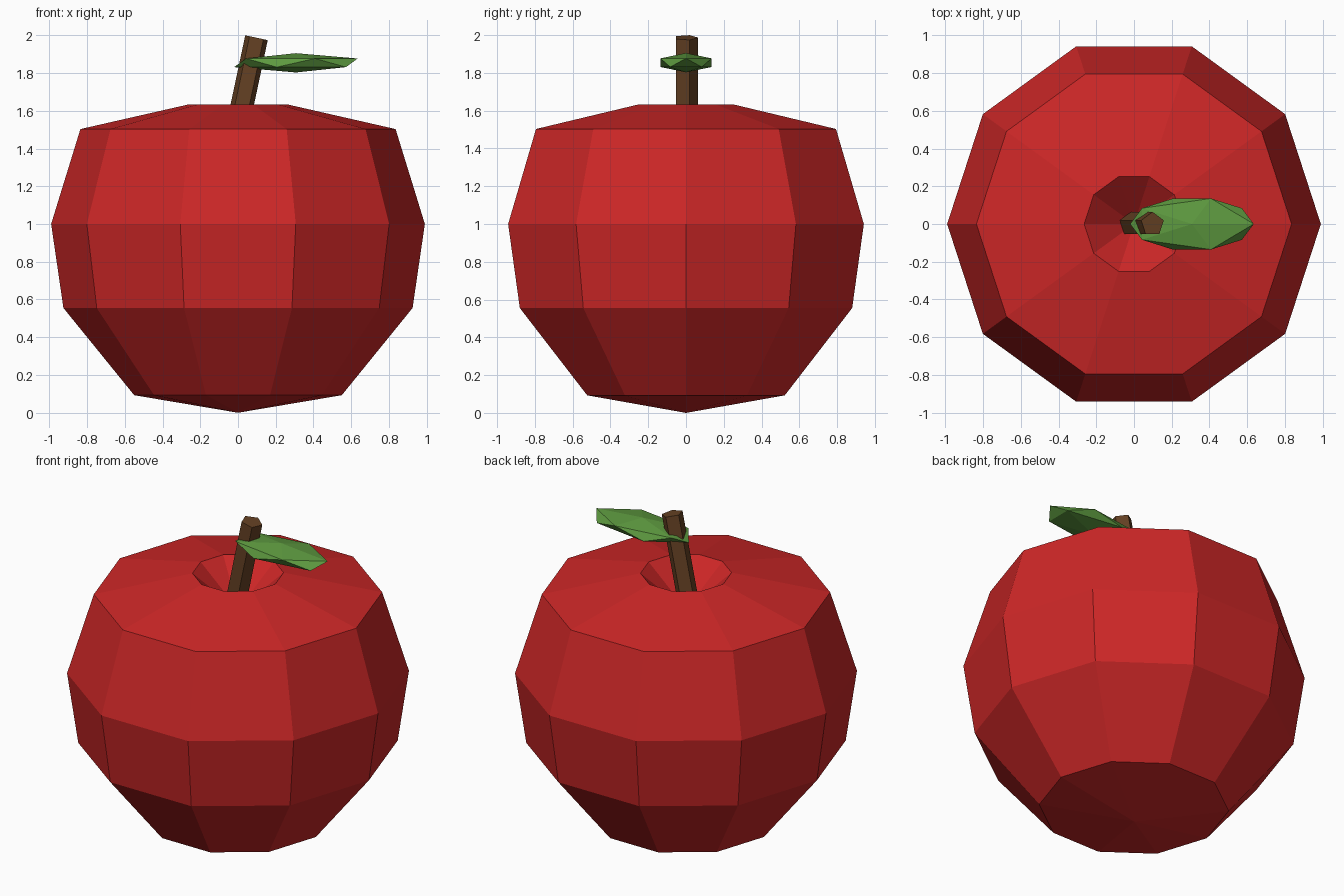
import bpy
import bmesh
from math import radians
from mathutils import Matrix, Vector

cube = bpy.data.objects.get("Cube")
if cube:
    bpy.data.objects.remove(cube, do_unlink=True)


def make_material(name, rgb):
    mat = bpy.data.materials.new(name)
    mat.use_nodes = True
    color = (*rgb, 1.0)
    mat.diffuse_color = color
    mat.node_tree.nodes["Principled BSDF"].inputs["Base Color"].default_value = color
    return mat


def add_object(name, bm, mat):
    bmesh.ops.recalc_face_normals(bm, faces=bm.faces)
    mesh = bpy.data.meshes.new(name)
    bm.to_mesh(mesh)
    bm.free()
    mesh.materials.append(mat)
    obj = bpy.data.objects.new(name, mesh)
    bpy.context.collection.objects.link(obj)
    return obj


red = make_material("apple red", (0.61, 0.02, 0.02))
brown = make_material("stem brown", (0.13, 0.053, 0.017))
green = make_material("leaf green", (0.11, 0.32, 0.05))

# Fruit: a ten-sided lathe with a sunken top
SIDES = 10
profile = [(0.55, 0.093), (0.925, 0.555), (0.99, 1.0), (0.835, 1.503), (0.264, 1.633)]
bm = bmesh.new()
rings = []
for radius, z in profile:
    rings.append([bm.verts.new(Matrix.Rotation(radians(360 * i / SIDES), 3, "Z")
                               @ Vector((radius, 0, z))) for i in range(SIDES)])
base = bm.verts.new((0, 0, 0))
pit = bm.verts.new((0, 0, 1.4))
for i in range(SIDES):
    j = (i + 1) % SIDES
    for low, high in zip(rings, rings[1:]):
        bm.faces.new((low[i], low[j], high[j], high[i]))
    bm.faces.new((rings[0][j], rings[0][i], base))
    bm.faces.new((rings[-1][i], rings[-1][j], pit))
add_object("fruit", bm, red)

# Stem: a leaning five-sided prism rooted in the pit
LENGTH = 0.62
bm = bmesh.new()
bmesh.ops.create_cone(bm, cap_ends=True, segments=5, radius1=0.064, radius2=0.064,
                      depth=LENGTH, matrix=Matrix.Translation((0, 0, -LENGTH / 2)))
stem = add_object("stem", bm, brown)
stem.location = (0.098, 0, 1.987)
stem.rotation_euler.y = radians(12)

# Leaf: a flattened, stretched icosahedron
bm = bmesh.new()
bmesh.ops.create_icosphere(bm, subdivisions=1, radius=1)
bmesh.ops.scale(bm, vec=(0.366, 0.159, 0.051), verts=bm.verts)
leaf = add_object("leaf", bm, green)
leaf.location = (0.307, 0, 1.854)
